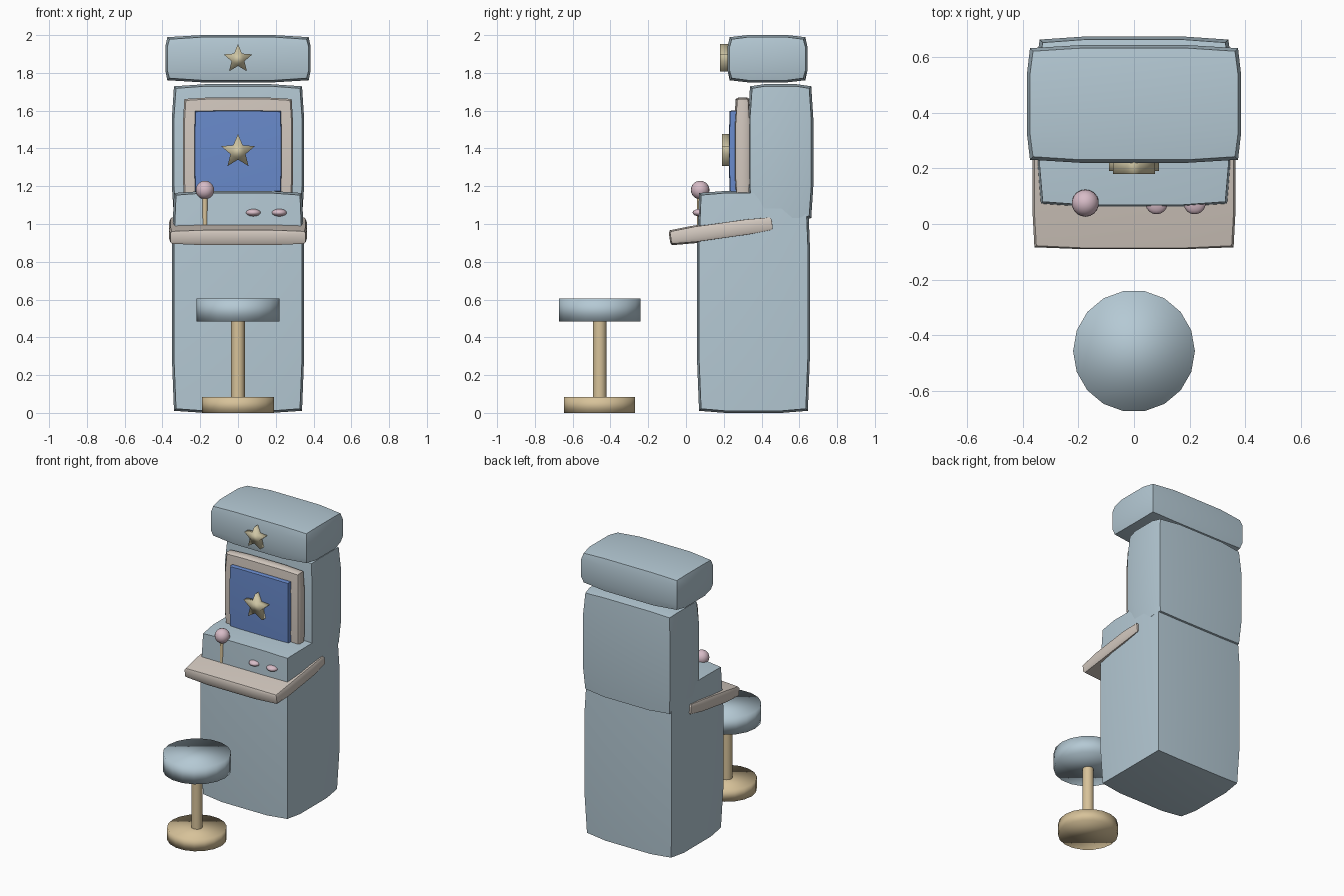
import bpy, bmesh, math
from mathutils import Vector, Matrix

if "Cube" in bpy.data.objects:
    bpy.data.objects.remove(bpy.data.objects["Cube"])


def material(name, rgb):
    m = bpy.data.materials.new(name)
    m.diffuse_color = (*rgb, 1)
    m.use_nodes = True
    m.node_tree.nodes["Principled BSDF"].inputs["Base Color"].default_value = m.diffuse_color
    return m


BLUE_GREY = material("pale blue grey", (0.46, 0.585, 0.66))
BEIGE = material("warm beige", (0.65, 0.58, 0.52))
SCREEN = material("screen blue", (0.14, 0.255, 0.60))
TAN = material("tan", (0.68, 0.54, 0.32))
KHAKI = material("khaki gold", (0.62, 0.56, 0.37))
PINK = material("soft pink", (0.68, 0.50, 0.57))


def finish(name, bm, mat, angle=None):
    bmesh.ops.recalc_face_normals(bm, faces=bm.faces[:])
    me = bpy.data.meshes.new(name)
    bm.to_mesh(me)
    bm.free()
    ob = bpy.data.objects.new(name, me)
    bpy.context.collection.objects.link(ob)
    me.materials.append(mat)
    bpy.ops.object.select_all(action='DESELECT')
    bpy.context.view_layer.objects.active = ob
    ob.select_set(True)
    if angle:
        bpy.ops.object.shade_smooth_by_angle(angle=math.radians(angle))
    else:
        bpy.ops.object.shade_smooth()
    return ob


def pillow_box(name, lo, hi, mat, pull=0.02, tilt=0):
    """Box with slightly swollen faces: edges and corners are drawn inwards."""
    lo, hi = Vector(lo), Vector(hi)
    centre, half = (lo + hi) / 2, (hi - lo) / 2
    rot = Matrix.Rotation(math.radians(tilt), 3, 'X')
    steps = (-1, -0.5, 0.5, 1)
    bm = bmesh.new()
    cache = {}

    def vert(u):
        if u not in cache:
            on_side = [abs(c) == 1 for c in u]
            p = Vector()
            for i in range(3):
                p[i] = u[i] * half[i]
                if on_side[i]:
                    p[i] -= u[i] * pull * 0.5 * (sum(on_side) - 1)
            cache[u] = bm.verts.new(centre + rot @ p)
        return cache[u]

    for axis in range(3):
        for side in (-1, 1):
            for i in range(3):
                for j in range(3):
                    quad = []
                    for a, b in ((i, j), (i + 1, j), (i + 1, j + 1), (i, j + 1)):
                        u = [steps[a], steps[b]]
                        u.insert(axis, side)
                        quad.append(vert(tuple(u)))
                    bm.faces.new(quad)
    return finish(name, bm, mat, 40)


def cylinder(name, x, y, z0, z1, r, sides, mat, angle=None):
    bm = bmesh.new()
    bmesh.ops.create_cone(bm, cap_ends=True, segments=sides, radius1=r, radius2=r,
                          depth=z1 - z0,
                          matrix=Matrix.Translation((x, y, (z0 + z1) / 2))
                          @ Matrix.Rotation(math.pi / 2 if sides % 4 else 0, 4, 'Z')
                          @ Matrix.Rotation(0, 4, 'Z'))
    # keep one corner on the +y axis
    if sides % 4:
        bmesh.ops.rotate(bm, verts=bm.verts[:], cent=(x, y, 0),
                         matrix=Matrix.Rotation(-math.pi / 2, 3, 'Z')
                         @ Matrix.Rotation(math.pi / 2, 3, 'Z'))
    return finish(name, bm, mat, angle)


def ball(name, loc, size, mat):
    bm = bmesh.new()
    bmesh.ops.create_uvsphere(bm, u_segments=18, v_segments=12, radius=1,
                              matrix=Matrix.Translation(loc) @ Matrix.Diagonal((*size, 1)))
    return finish(name, bm, mat)


def star(name, z, r, y0, y1, mat):
    bm = bmesh.new()
    rings = []
    for y in (y0, y1):
        ring = []
        for k in range(10):
            a = math.pi / 2 + k * math.pi / 5
            rad = r if k % 2 == 0 else r * 0.45
            ring.append(bm.verts.new((rad * math.cos(a), y, z + rad * math.sin(a))))
        bm.faces.new(ring)
        rings.append(ring)
    for k in range(10):
        n = (k + 1) % 10
        bm.faces.new((rings[0][k], rings[0][n], rings[1][n], rings[1][k]))
    return finish(name, bm, mat)


# Cabinet body and header
pillow_box("lower_cabinet", (-0.35, 0.058, 0), (0.35, 0.656, 1.175), BLUE_GREY, 0.022)
pillow_box("upper_cabinet", (-0.35, 0.328, 1.02), (0.35, 0.674, 1.74), BLUE_GREY, 0.022)
pillow_box("header_box", (-0.385, 0.22, 1.75), (0.385, 0.643, 2.0), BLUE_GREY, 0.022)

# Tilted control panel
pillow_box("control_panel", (-0.365, -0.09, 0.918), (0.365, 0.465, 1.012), BEIGE, 0.014, 8)

# Screen and surround
pillow_box("screen_surround", (-0.292, 0.255, 1.10), (0.292, 0.345, 1.67), BEIGE, 0.016)
pillow_box("screen", (-0.23, 0.228, 1.17), (0.23, 0.275, 1.6), SCREEN, 0.006)

# Star ornaments
star("screen_star", 1.383, 0.094, 0.19, 0.24, KHAKI)
star("header_star", 1.873, 0.08, 0.18, 0.24, KHAKI)

# Joystick and buttons
cylinder("joystick_shaft", -0.175, 0.072, 0.98, 1.17, 0.014, 12, TAN, 40)
ball("joystick_ball", (-0.175, 0.075, 1.18), (0.049, 0.049, 0.049), PINK)
for label, x in (("left", 0.081), ("right", 0.218)):
    ball(label + "_button", (x, 0.075, 1.06), (0.04, 0.04, 0.02), PINK)

# Stool
cylinder("stool_base", 0, -0.457, 0, 0.083, 0.191, 18, TAN)
cylinder("stool_post", 0, -0.457, 0.06, 0.5, 0.036, 18, TAN, 40)
cylinder("stool_seat", 0, -0.457, 0.485, 0.605, 0.219, 18, BLUE_GREY)
